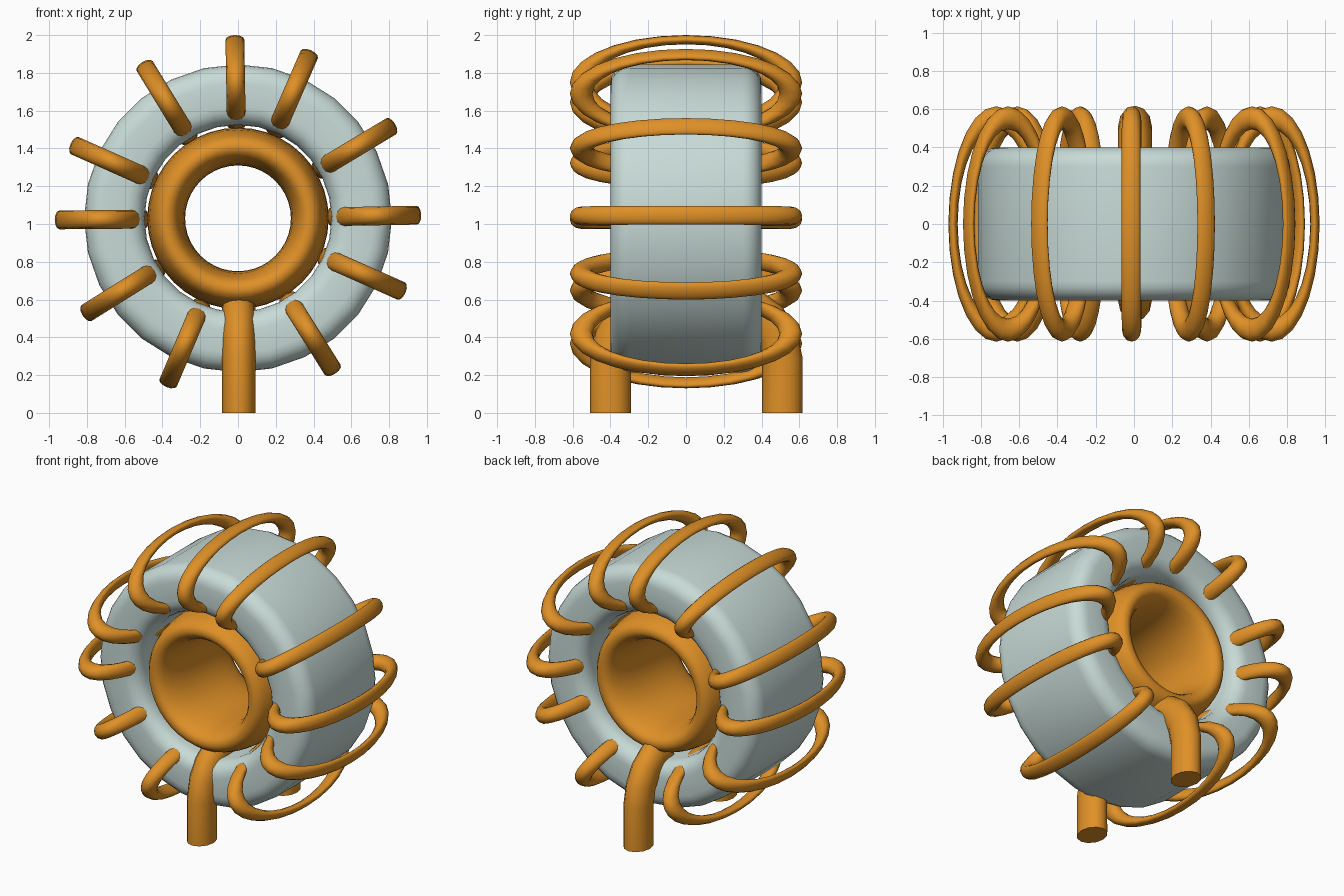
import bpy
from math import sin, cos, pi, radians

if "Cube" in bpy.data.objects:
    bpy.data.objects.remove(bpy.data.objects["Cube"])

CENTRE = 1.03


def material(name, rgb, rough):
    m = bpy.data.materials.new(name)
    m.use_nodes = True
    m.diffuse_color = (*rgb, 1)
    bsdf = m.node_tree.nodes["Principled BSDF"]
    bsdf.inputs["Base Color"].default_value = (*rgb, 1)
    bsdf.inputs["Roughness"].default_value = rough
    return m


copper = material("copper orange", (0.74, 0.28, 0.02), 0.5)
ferrite = material("pale grey green", (0.58, 0.71, 0.68), 0.5)


def finish(obj, name, mat, angle=50):
    obj.name = name
    obj.data.materials.append(mat)
    bpy.ops.object.select_all(action="DESELECT")
    obj.select_set(True)
    bpy.context.view_layer.objects.active = obj
    bpy.ops.object.shade_smooth_by_angle(angle=radians(angle))
    return obj


def rounded_section(r_in, r_out, half, radius, steps=5):
    """Closed rounded rectangle as (distance from axis, y) points."""
    points = []
    corners = [(r_out, half, 0), (r_in, half, 1), (r_in, -half, 2), (r_out, -half, 3)]
    for r, y, quarter in corners:
        cr = r - radius if r == r_out else r + radius
        cy = y - radius if y > 0 else y + radius
        for i in range(steps + 1):
            a = (quarter + i / steps) * pi / 2
            points.append((cr + radius * cos(a), cy + radius * sin(a)))
    return points


def oval_section(r_in, r_out, half, power, steps=24):
    """Closed squarish oval as (distance from axis, y) points."""
    def bulge(v):
        return abs(v) ** (2 / power) * (1 if v > 0 else -1)
    mid, wide = (r_in + r_out) / 2, (r_out - r_in) / 2
    angles = [2 * pi * i / steps for i in range(steps)]
    return [(mid + wide * bulge(cos(a)), half * bulge(sin(a))) for a in angles]


def revolve(name, section, segments, mat):
    """Sweep a closed section around the y axis."""
    n = len(section)
    verts, faces = [], []
    for s in range(segments):
        a = 2 * pi * s / segments
        verts += [(r * cos(a), y, r * sin(a)) for r, y in section]
        t = (s + 1) % segments
        for i in range(n):
            j = (i + 1) % n
            faces.append((s * n + i, s * n + j, t * n + j, t * n + i))
    mesh = bpy.data.meshes.new(name)
    mesh.from_pydata(verts, [], faces)
    mesh.update()
    obj = bpy.data.objects.new(name, mesh)
    bpy.context.collection.objects.link(obj)
    obj.location.z = CENTRE
    return finish(obj, name, mat)


# Thick core and the winding sleeve that lines its hole
revolve("core", rounded_section(0.495, 0.815, 0.40, 0.10), 28, ferrite)
revolve("inner_winding", oval_section(0.28, 0.48, 0.39, 2.4), 40, copper)

# Flattened wire loops threaded around the core
for k, deg in enumerate([91, 66.5, 31, 1, 336, 302, 247, 212, 180.5, 156, 121.5]):
    a = radians(deg)
    bpy.ops.mesh.primitive_torus_add(
        major_radius=0.555, minor_radius=0.06, major_segments=28, minor_segments=12,
        location=(0.72 * cos(a), 0, CENTRE + 0.72 * sin(a)), rotation=(0, -a, 0))
    loop = bpy.context.object
    loop.scale = (0.407, 1, 0.83)
    finish(loop, f"wire_loop_{k + 1}", copper)


# Lead wires that rise and bend into the winding
def lead(name, side, y):
    path = [(y, 0), (y, 0.28), (y - 0.025, 0.40), (y - 0.08, 0.49),
            (y - 0.16, 0.55), (y - 0.26, 0.57)]
    curve = bpy.data.curves.new(name, "CURVE")
    curve.dimensions = "3D"
    curve.bevel_depth = 0.108
    curve.bevel_resolution = 4
    curve.use_fill_caps = True
    spline = curve.splines.new("POLY")
    spline.points.add(len(path) - 1)
    for p, (py, pz) in zip(spline.points, path):
        p.co = (0, side * py, pz, 1)
    obj = bpy.data.objects.new(name, curve)
    bpy.context.collection.objects.link(obj)
    obj.scale.x = 0.82
    obj.location.x = 0.005
    bpy.ops.object.select_all(action="DESELECT")
    obj.select_set(True)
    bpy.context.view_layer.objects.active = obj
    bpy.ops.object.convert(target="MESH")
    finish(bpy.context.object, name, copper)


lead("front_lead", -1, 0.40)
lead("back_lead", 1, 0.51)
